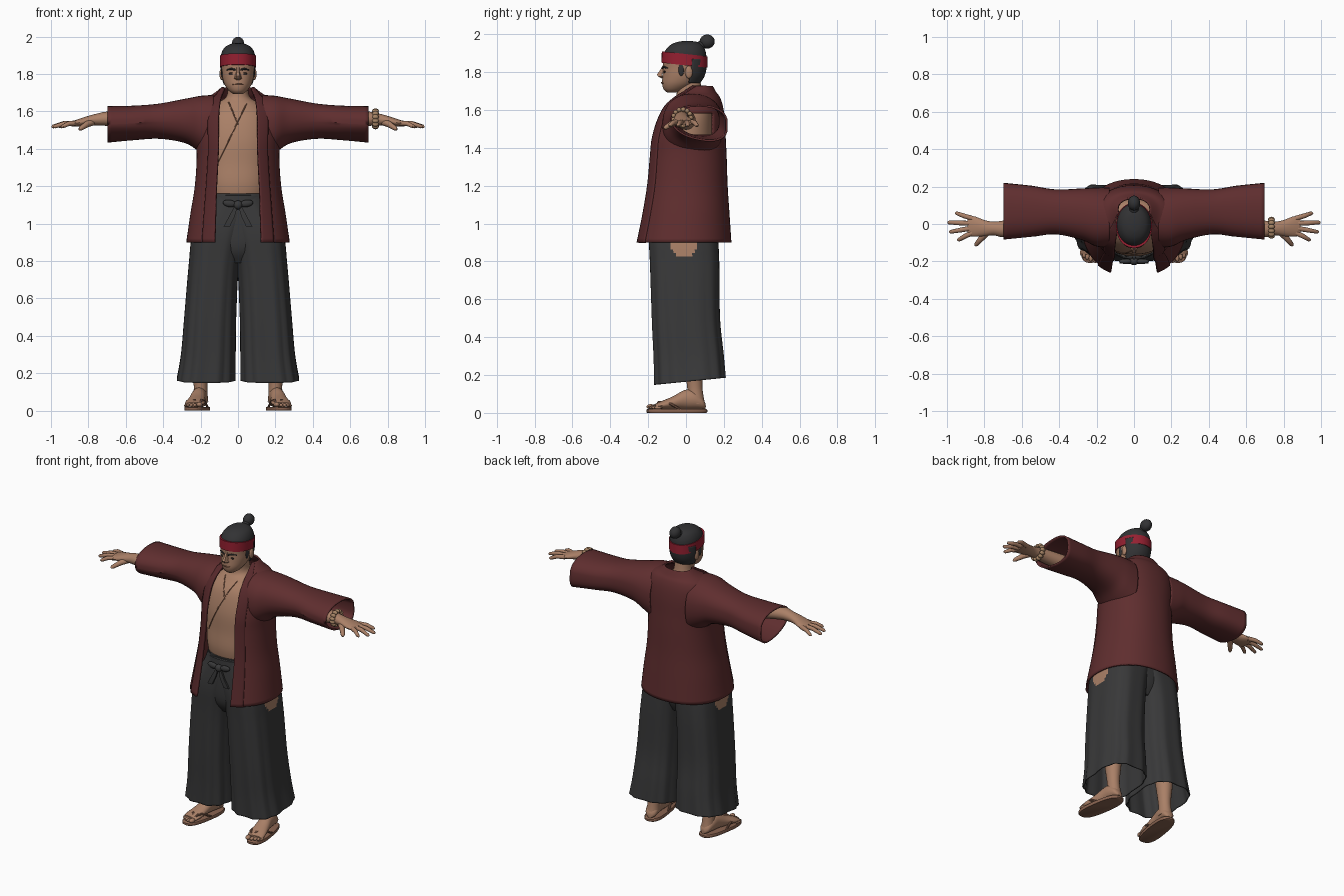
import bpy, bmesh, math
from math import sin, cos, pi, copysign, asin
from mathutils import Vector, Matrix

if "Cube" in bpy.data.objects:
    bpy.data.objects.remove(bpy.data.objects["Cube"])

def mat(name, r, g, b):
    m = bpy.data.materials.new(name)
    m.diffuse_color = (r, g, b, 1)
    m.use_nodes = True
    m.node_tree.nodes["Principled BSDF"].inputs["Base Color"].default_value = m.diffuse_color
    return m

SKIN = mat("skin", .40, .215, .135)
JACKET = mat("dark_red_cloth", .115, .027, .028)
LAPEL = mat("lapel_red", .095, .022, .024)
BAND = mat("bright_red_band", .30, .014, .03)
PANTS = mat("charcoal_cloth", .040, .040, .041)
HAIR = mat("black_hair", .032, .032, .034)
SANDAL = mat("sandal_brown", .25, .125, .08)
BEAD = mat("bead_tan", .38, .23, .13)
DARK = mat("dark_feature", .03, .02, .017)
CREASE = mat("wrap_edge", .24, .11, .065)

def make(name, bm, *mats):
    bmesh.ops.recalc_face_normals(bm, faces=bm.faces)
    me = bpy.data.meshes.new(name)
    bm.to_mesh(me)
    bm.free()
    for m in mats:
        me.materials.append(m)
    ob = bpy.data.objects.new(name, me)
    bpy.context.collection.objects.link(ob)
    return ob

def loft(name, rings, *mats, closed=True, cap=True, thick=0, mx=None, rule=None):
    bm = bmesh.new()
    vs = [[bm.verts.new((mx or Matrix()) @ Vector(p)) for p in r] for r in rings]
    n = len(vs[0])
    for a, b in zip(vs, vs[1:]):
        for i in range(n if closed else n - 1):
            j = (i + 1) % n
            f = bm.faces.new((a[i], a[j], b[j], b[i]))
            if rule:
                f.material_index = rule(f.calc_center_median())
    if cap:
        bm.faces.new(vs[0])
        bm.faces.new(vs[-1])
    ob = make(name, bm, *mats)
    if thick:
        s = ob.modifiers.new("cloth_thickness", 'SOLIDIFY')
        s.thickness, s.offset = thick, 0
    return ob

def spline(rows, m=5):
    # smooth in-between rows
    out = []
    for i in range(len(rows) - 1):
        p = [rows[max(0, min(len(rows) - 1, i + k))] for k in (-1, 0, 1, 2)]
        for s in range(m):
            t = s / m
            out.append([.5 * (2*b + (c-a)*t + (2*a-5*b+4*c-d)*t*t + (3*b-a-3*c+d)*t**3) for a, b, c, d in zip(*p)])
    return out + [list(rows[-1])]

def sec(a, f, b, t, n=2.0):
    # cross-section point; t = 0 is the front
    s, c = sin(t), cos(t)
    return (copysign(a * abs(s)**(2/n), s), (f+b)/2 - copysign((b-f)/2 * abs(c)**(2/n), c))

def body(name, rows, m, n=2.0, segs=40, tilt=0, **kw):
    rings = []
    for z, a, f, b in rows:
        pts = [sec(a, f, b, 2*pi*i/segs, n) for i in range(segs)]
        rings.append([(x, y, z - tilt*y) for x, y in pts])
    return loft(name, rings, m, **kw)

def tube(name, pts, radii, m, segs=10, mx=None):
    pts = [Vector(p) for p in pts]
    rings = []
    for i, p in enumerate(pts):
        d = (pts[min(i+1, len(pts)-1)] - pts[max(i-1, 0)]).normalized()
        u = d.cross(Vector((.31, .2, .93))).normalized()
        v = d.cross(u)
        rings.append([p + (u*cos(2*pi*k/segs) + v*sin(2*pi*k/segs)) * radii[i] for k in range(segs)])
    return loft(name, rings, m, mx=mx)

def ball(name, loc, scale, m, rot=0, mx=None, segs=20):
    bm = bmesh.new()
    bmesh.ops.create_uvsphere(bm, u_segments=segs, v_segments=segs//2 + 2, radius=1)
    M = Matrix.Translation(loc) @ Matrix.Rotation(rot, 4, 'Y') @ Matrix.Diagonal((*scale, 1))
    bm.transform((mx or Matrix()) @ M)
    return make(name, bm, m)

# torso and neck
torso_rows = spline([(1.08, .15, -.15, .12), (1.2, .175, -.172, .13), (1.32, .185, -.165, .14), (1.45, .195, -.158, .145),
                     (1.57, .18, -.125, .14), (1.64, .12, -.075, .125), (1.68, .062, -.05, .09), (1.76, .054, -.05, .075)])
body("torso", torso_rows, SKIN, 2.2)

def chest(x, z):
    r = min(torso_rows, key=lambda q: abs(q[0] - z))
    return (x, (r[2]+r[3])/2 - (r[3]-r[2])/2 * max(0, 1 - abs(x/r[1])**2.2)**(1/2.2), z)

# chest wrap edges
for nm, x0, z0, x1, z1 in (("wrap_edge_long", .045, 1.64, -.115, 1.31), ("wrap_edge_short", -.05, 1.65, 0, 1.53)):
    tube(nm, [chest(x0+(x1-x0)*i/14, z0+(z1-z0)*i/14) for i in range(15)], [.0035]*15, CREASE, 6)

# head
head_rows = spline([(1.693, .025, -.10, -.04), (1.71, .048, -.118, .0), (1.74, .07, -.126, .05), (1.78, .083, -.124, .085),
                    (1.82, .087, -.121, .095), (1.87, .089, -.119, .1), (1.92, .078, -.09, .09), (1.945, .04, -.04, .05)])
body("head", head_rows, SKIN, 2.1)
loft("nose", [[(-w, y+.025, z), (-w*.55, y, z), (w*.55, y, z), (w, y+.025, z)] for z, w, y in
              ((1.768, .017, -.128), (1.777, .021, -.148), (1.788, .017, -.154), (1.81, .011, -.137), (1.835, .011, -.124))], SKIN)
tube("mouth", [(.03*k/3, -.129 + .0012*k*k, 1.744) for k in range(-3, 4)], [.002] + [.004]*5 + [.002], CREASE, 8)
for s in (1, -1):
    ball("eye", (s*.035, -.113, 1.802), (.015, .005, .006), DARK)
    tube("eyebrow", [(s*.014, -.124, 1.822), (s*.036, -.118, 1.828), (s*.06, -.097, 1.822)], [.005, .006, .003], HAIR, 8)
    ball("ear", (s*.088, .015, 1.80), (.011, .02, .033), SKIN)

# hair: cap, back of head, sideburns, topknot
body("hair_cap", spline([(1.85, .092, -.118, .106), (1.89, .092, -.118, .107), (1.92, .085, -.106, .1),
                         (1.945, .068, -.08, .085), (1.96, .04, -.045, .06), (1.965, .01, -.01, .02)]), HAIR, 2.1)
back = spline([(1.745, .076, -.1, .072), (1.78, .088, -.12, .094), (1.82, .093, -.12, .104), (1.87, .094, -.118, .106)])
loft("hair_back", [[(*sec(a, f, b, pi*.6 + pi*.8*i/24, 2.1), z) for i in range(25)] for z, a, f, b in back],
     HAIR, closed=False, cap=False, thick=.008)
for s in (1, -1):
    ball("sideburn", (s*.084, -.025, 1.815), (.007, .015, .035), HAIR)
tube("topknot_stem", [(0, .06, 1.925), (0, .085, 1.945), (0, .105, 1.955)], [.034, .024, .024], HAIR, 14)
ball("topknot", (0, .112, 1.962), (.033, .04, .037), HAIR)

# headband
body("headband", [(1.836, .09, -.122, .105), (1.836, .096, -.129, .113), (1.896, .096, -.128, .113), (1.896, .088, -.115, .103)],
     BAND, 2.1, tilt=.11, cap=False)

# jacket body, open at the front
jacket = spline([(.90, .272, -.27, .235, .125), (1.05, .25, -.24, .225, .12), (1.2, .226, -.217, .215, .115),
                 (1.35, .216, -.2, .21, .107), (1.45, .22, -.187, .205, .105), (1.55, .224, -.155, .2, .105),
                 (1.62, .215, -.115, .19, .1), (1.665, .18, -.065, .175, .092), (1.69, .13, -.03, .157, .083), (1.725, .085, .02, .137, .07)])

def edge(a, w):
    return asin(min(1, (w/a)**1.1))

rings = []
for z, a, f, b, w in jacket:
    t0 = edge(a, w)
    rings.append([(*sec(a, f, b, t0 + (2*pi - 2*t0)*i/60, 2.2), z) for i in range(61)])
jb = loft("jacket_body", rings, JACKET, closed=False, cap=False, thick=.01)
# arm holes
bm = bmesh.new()
bm.from_mesh(jb.data)
hole = [f for f in bm.faces for c in [f.calc_center_median()]
        if abs(c.x) > .16 and -.02 < c.y < .14 and 1.48 < c.z < 1.58]
bmesh.ops.delete(bm, geom=hole, context='FACES')
bm.to_mesh(jb.data)
bm.free()

for s in (1, -1):
    # lapel strip along the opening
    loft("lapel", [[(s*x, y, z) for x, y in (sec(a+.006, f-.006, b+.006, edge(a, w) - .02 + .3*i/6, 2.2) for i in range(7))]
                   for z, a, f, b, w in jacket], LAPEL, closed=False, cap=False, thick=.012)
    # wide sleeve
    rings = []
    for x, z0, z1, y0, y1 in spline([(.13, 1.34, 1.683, -.12, .19), (.2, 1.385, 1.678, -.115, .19), (.28, 1.435, 1.663, -.08, .185),
                                     (.42, 1.46, 1.637, -.05, .18), (.55, 1.455, 1.626, -.065, .2), (.697, 1.445, 1.623, -.08, .215)]):
        ring = []
        for i in range(36):
            u, v = sec((y1-y0)/2, -(z1-z0)/2, (z1-z0)/2, 2*pi*i/36, 2.3)
            drop = .2*u*(x-.13)/.57 if v < 0 else 0
            ring.append((s*x, (y0+y1)/2 + u, (z0+z1)/2 + v - drop))
        rings.append(ring)
    loft("sleeve", rings, JACKET, cap=False, thick=.01)

    # forearm and palm
    loft("forearm_and_palm", [[(s*x, y + ry*cos(2*pi*i/20), z + rz*sin(2*pi*i/20)) for i in range(20)] for x, y, z, ry, rz in
         spline([(.5, .0, 1.545, .052, .05), (.68, -.025, 1.56, .046, .04), (.75, -.024, 1.557, .037, .032),
                 (.80, -.022, 1.55, .043, .026), (.85, -.014, 1.54, .054, .02), (.89, -.01, 1.533, .052, .013)])], SKIN)
    # fingers and thumb
    for y0, x1, y1 in ((.03, .957, .058), (.003, .997, .008), (-.022, .988, -.042), (-.047, .945, -.085)):
        tube("finger", [(s*.865, y0, 1.537), (s*(.865+x1)/2, (y0+y1)/2, 1.535), (s*(x1-.008), y1, 1.519), (s*x1, y1, 1.516)],
             [.014, .013, .010, .004], SKIN)
    tube("thumb", [(s*.775, -.035, 1.545), (s*.81, -.07, 1.53), (s*.842, -.108, 1.508), (s*.848, -.117, 1.503)],
         [.02, .017, .012, .005], SKIN)

# bead bracelet
for i in range(13):
    t = 2*pi*i/13
    ball("bracelet_bead", (.735, -.02 + .046*cos(t), 1.56 + .043*sin(t)), (.018, .013, .013), BEAD, segs=12)

# pleated wide trousers
def slit(c):
    return 1 if abs(c.x) > .2 and ((c.y+.012)/.072)**2 + ((c.z-.91)/.09)**2 < 1 else 0

leg = spline([(.165, .012, .328, -.17, .212), (.3, .012, .305, -.173, .2), (.5, .01, .287, -.182, .18), (.78, -.004, .262, -.19, .175),
              (.95, -.04, .24, -.195, .165), (1.1, -.1, .17, -.18, .145), (1.16, -.12, .15, -.173, .137)], 9)
for s in (1, -1):
    rings = []
    for z, xi, xo, f, b in leg:
        k = max(0, 1 - (z - .165)/.75)
        ring = []
        for i in range(96):
            t = 2*pi*i/96
            q = 1 - (.012 + .06*k) * abs((i/8) % 1 - .5) * (1.6 if cos(t) > 0 else 1)
            x, y = sec((xo-xi)/2*q, f*q, b*q, t, 2.8)
            ring.append((s*((xo+xi)/2 + x), y, z + .1*y*max(0, k*2-1)))
        rings.append(ring)
    loft("trouser_leg", rings, PANTS, SKIN, cap=False, thick=.006, rule=slit)
body("trouser_hips", spline([(.79, .08, -.14, .12), (.86, .15, -.18, .15), (.97, .205, -.188, .155), (1.16, .15, -.178, .14)]), PANTS, 2.4)

# waist sash and bow
body("waist_sash", [(1.085, .165, -.175, .14), (1.09, .175, -.19, .15), (1.15, .16, -.187, .147), (1.158, .15, -.17, .137)], PANTS, 2.4)
ball("bow_knot", (0, -.2, 1.1), (.024, .02, .024), PANTS)
for s in (1, -1):
    ball("bow_loop", (s*.045, -.2, 1.108), (.036, .014, .019), PANTS, rot=-s*.15)
    loft("bow_tail", [[(s*(x-w), y, z), (s*(x+w), y, z), (s*(x+w), y+.012, z), (s*(x-w), y+.012, z)] for x, y, z, w in
         ((.01, -.207, 1.095, .008), (.032, -.213, 1.04, .015), (.06, -.21, .985, .017))], PANTS)

# legs, feet and sandals
for s in (1, -1):
    M = Matrix.Diagonal((s, 1, 1, 1)) @ Matrix.Translation((.218, -.048, 0)) @ Matrix.Rotation(math.radians(9), 4, 'Z')
    loft("shin", [[(s*(.2 + r*cos(2*pi*i/20)), y + r*1.1*sin(2*pi*i/20), z) for i in range(20)] for z, y, r in
         spline([(.05, .055, .041), (.1, .05, .037), (.16, .045, .038), (.3, .04, .052), (.5, .02, .06)])], SKIN)
    loft("foot", [[(w*cos(2*pi*i/20), y, .02 + h*(.5 + .5*sin(2*pi*i/20))) for i in range(20)] for y, w, h in
         spline([(.152, .015, .03), (.135, .035, .06), (.09, .042, .1), (.04, .04, .1), (-.02, .046, .068), (-.08, .053, .043), (-.12, .048, .025)], 4)],
         SKIN, mx=M)
    for i, (x, y, r) in enumerate(((-.034, -.135, .016), (-.009, -.132, .011), (.011, -.126, .011), (.029, -.118, .010), (.045, -.108, .009))):
        ball("toe", (x, y, .02 + r*.8), (r, .022, r*.85), SKIN, mx=M, segs=14)
    loft("sandal", [[(*sec(.06*q, -.162*q, .162*q, 2*pi*i/40, 2.7), z) for i in range(40)] for z, q in
                    ((0, .97), (.004, 1), (.016, 1), (.02, .97))], SANDAL, mx=M)
    for e in (1, -1):
        tube("sandal_strap", [(-.02, -.118, .03), (-.02 + e*.018, -.09, .056), (e*.046, -.045, .05), (e*.055, .01, .018)],
             [.006, .008, .008, .006], SANDAL, 8, mx=M)

# smooth shading with sharp creases kept
bpy.ops.object.select_all(action='SELECT')
bpy.context.view_layer.objects.active = bpy.context.collection.objects[0]
bpy.ops.object.shade_smooth_by_angle(angle=math.radians(42))
